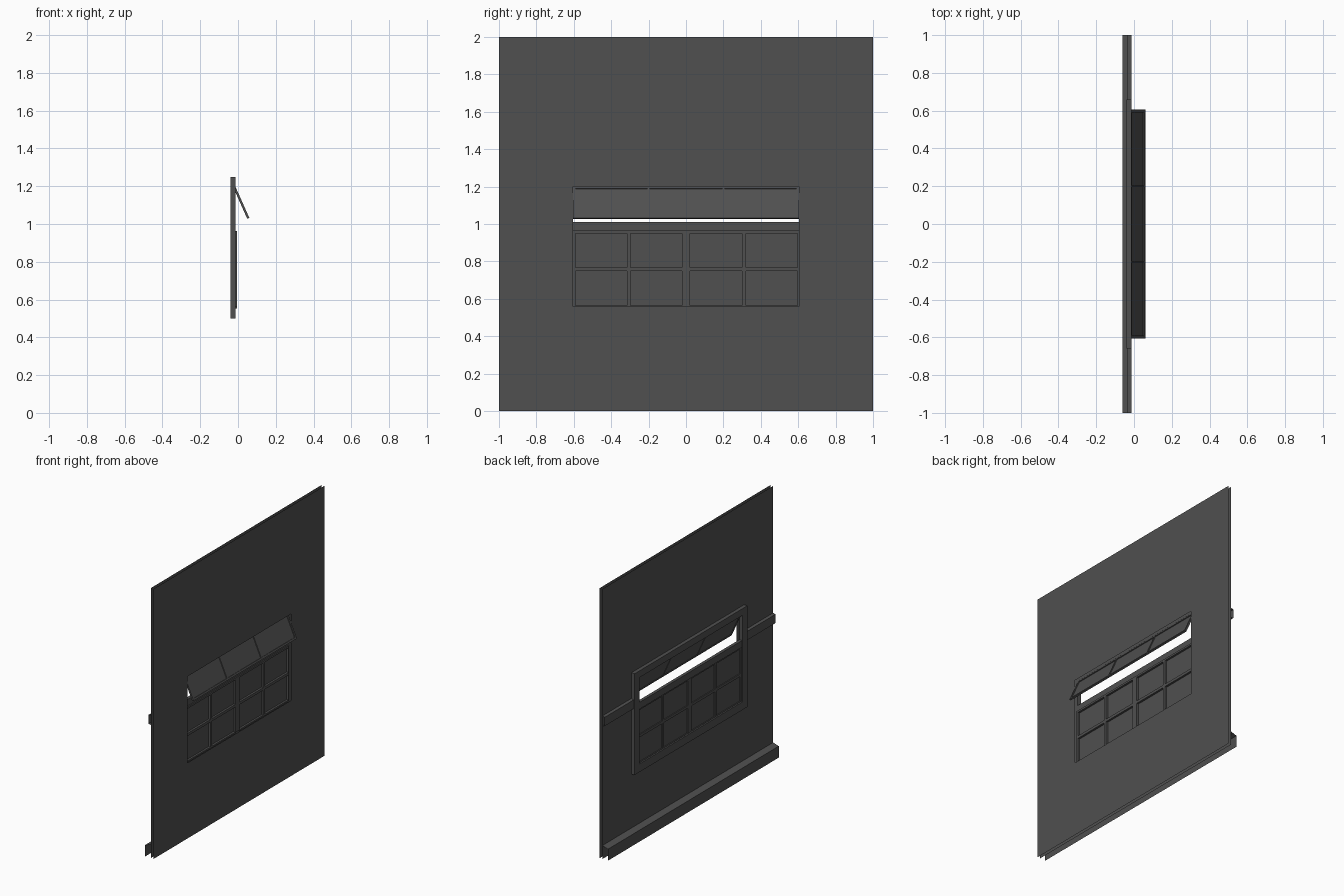
import bpy, bmesh, math
from mathutils import Matrix, Vector

if "Cube" in bpy.data.objects:
    bpy.data.objects.remove(bpy.data.objects["Cube"])

OUT, INN, FACE = 0.009, -0.014, -0.041       # outer wall, inner wall, trim face (x)
HALF, Z0, Z1 = 0.605, 0.56, 1.20             # window opening

dark = bpy.data.materials.new("dark_grey")
dark.diffuse_color = (0.08, 0.08, 0.08, 1)
dark.use_nodes = True
dark.node_tree.nodes["Principled BSDF"].inputs["Base Color"].default_value = dark.diffuse_color


def finish(name, bm):
    me = bpy.data.meshes.new(name)
    bm.to_mesh(me)
    bm.free()
    me.materials.append(dark)
    ob = bpy.data.objects.new(name, me)
    bpy.context.collection.objects.link(ob)
    return ob


def rings(name, specs):
    """Bridge successive rectangles (x, half_width, z0, z1) around the opening."""
    bm = bmesh.new()
    loops = [[bm.verts.new((x, y, z)) for y, z in ((-h, a), (h, a), (h, b), (-h, b))]
             for x, h, a, b in specs]
    for p, q in zip(loops, loops[1:]):
        for i in range(4):
            j = (i + 1) % 4
            bm.faces.new((p[i], p[j], q[j], q[i]))
    return finish(name, bm)


def strip(name, profile, y0, y1):
    """Open-ended moulding: an (x, z) profile run along y."""
    bm = bmesh.new()
    ends = [[bm.verts.new((x, y, z)) for x, z in profile] for y in (y0, y1)]
    for i in range(len(profile) - 1):
        bm.faces.new((ends[0][i], ends[0][i + 1], ends[1][i + 1], ends[1][i]))
    return finish(name, bm)


def boxes(name, items):
    """One object from boxes given as (x0, x1, y0, y1, z0, z1)."""
    bm = bmesh.new()
    for x0, x1, y0, y1, z0, z1 in items:
        m = Matrix.Translation(((x0 + x1) / 2, (y0 + y1) / 2, (z0 + z1) / 2))
        m = m @ Matrix.Diagonal((x1 - x0, y1 - y0, z1 - z0, 1))
        bmesh.ops.create_cube(bm, size=1, matrix=m)
    return finish(name, bm)


# Wall skins: thin sheets with a window hole
rings("outer_wall", [(OUT, 1, 0, 2), (OUT, HALF, Z0, Z1)])
rings("inner_wall", [(INN, HALF, Z0, Z1), (INN, 1, 0, 2)])

# Casing around the opening, with its reveal
rings("window_frame", [(INN, 0.66, 0.50, 1.25), (FACE, 0.66, 0.50, 1.25),
                       (FACE, HALF, Z0, Z1), (INN, HALF, Z0, Z1)])

# Mouldings on the room side
strip("baseboard", [(INN, 0.10), (-0.060, 0.085), (-0.060, 0)], -1, 1)
rail = [(INN, 1.06), (-0.034, 1.055), (-0.034, 0.99), (INN, 0.985)]
for side, (a, b) in {"left": (-1, -0.66), "right": (0.66, 1)}.items():
    strip("chair_rail_" + side, rail, a, b)

# Transom bar between lower sashes and the awning
boxes("transom_bar", [(-0.036, -0.013, -HALF, HALF, 0.962, 1.012)])

# Lower sashes: two, each with four panes
for name, y0, y1, outer in (("left", -HALF, 0, -1), ("right", 0, HALF, 1)):
    x0, x1, top = -0.030, -0.004, 0.964
    a, b = (y0 + 0.014, y1 - 0.022) if outer < 0 else (y0 + 0.022, y1 - 0.008)
    mid = (a + b) / 2
    boxes("sash_" + name, [
        (x0, x1, y0, a, Z0, top), (x0, x1, b, y1, Z0, top),
        (x0, x1, a, b, top - 0.014, top), (x0, x1, a, b, Z0 - 0.008, Z0 + 0.004),
        (x0, x1, mid - 0.01, mid + 0.01, Z0, top),
        (x0, x1, a, b, 0.748, 0.768)])
    boxes("panes_" + name, [(-0.023, -0.019, a, b, Z0, top - 0.014)])

# Awning sash: hinged at the top and swung outwards
L, t = 0.184, 0.012
bars = [(0, t, -HALF, HALF, -0.012, 0), (0, t, -HALF, HALF, -L, -L + 0.014)]
bars += [(0, t, y - w, y + w, -L, 0) for y, w in
         ((-0.598, 0.007), (-0.2, 0.005), (0.2, 0.005), (0.598, 0.007))]
swing = Matrix.Rotation(math.radians(-24), 4, 'Y')
for ob in (boxes("awning_frame", bars),
           boxes("awning_panes", [(0.003, 0.006, -HALF, HALF, -L + 0.01, -0.01)])):
    ob.data.transform(Matrix.Translation(Vector((-0.026, 0, 1.196))) @ swing)
